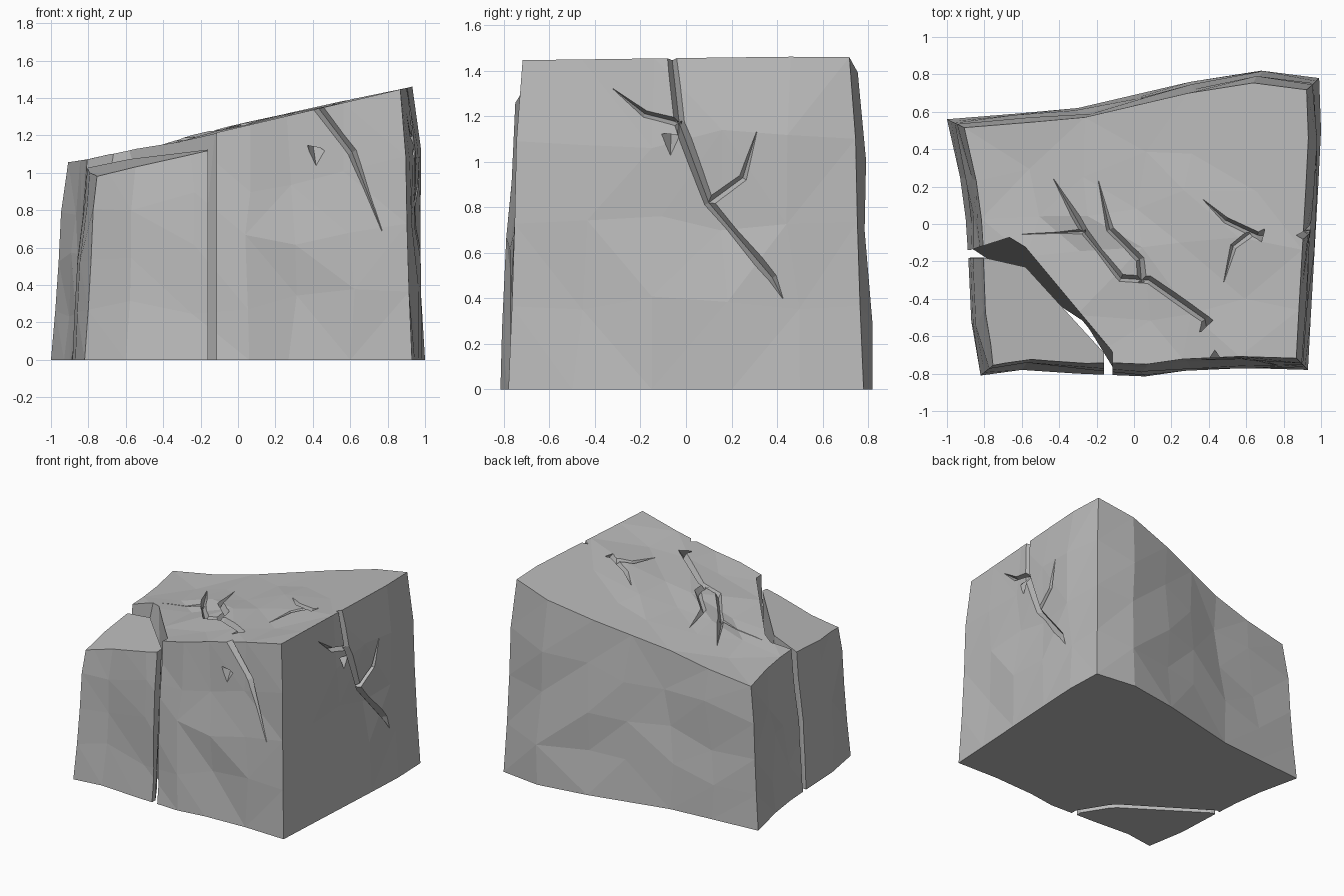
import bpy
import bmesh
import random
from mathutils import Vector
from mathutils.bvhtree import BVHTree

random.seed(4)
if "Cube" in bpy.data.objects:
    bpy.data.objects.remove(bpy.data.objects["Cube"])

stone = bpy.data.materials.new("stone grey")
stone.use_nodes = True
grey = (0.5, 0.5, 0.5, 1)
stone.diffuse_color = grey
stone.node_tree.nodes["Principled BSDF"].inputs["Base Color"].default_value = grey


def make_object(name, bm):
    bmesh.ops.recalc_face_normals(bm, faces=bm.faces)
    mesh = bpy.data.meshes.new(name)
    bm.to_mesh(mesh)
    bm.free()
    mesh.materials.append(stone)
    obj = bpy.data.objects.new(name, mesh)
    bpy.context.collection.objects.link(obj)
    return obj


def boolean(obj, cutter, operation):
    """Apply a boolean and discard its cutter."""
    cutter.hide_render = True
    mod = obj.modifiers.new("cut", "BOOLEAN")
    mod.object, mod.operation, mod.solver = cutter, operation, "EXACT"
    graph = bpy.context.evaluated_depsgraph_get()
    mesh = bpy.data.meshes.new_from_object(obj.evaluated_get(graph))
    obj.modifiers.clear()
    obj.data = mesh
    bpy.data.objects.remove(cutter)


# Footprint edges at ground level
FRONT = [(-.82, -.81), (-.6, -.78), (-.3, -.8), (.06, -.815), (.27, -.785), (.6, -.77), (.93, -.78)]
BACK = [(-1, .56), (-.63, .59), (-.3, .62), (0, .69), (.3, .76), (.68, .82), (.99, .78)]
LEFT = [(-.82, -.81), (-.87, -.52), (-.885, -.2), (-.9, .03), (-.93, .25), (-1, .56)]
RIGHT = [(.93, -.78), (.945, -.5), (.965, -.15), (.985, .2), (1, .5), (.99, .78)]
TAPER = [1, .98, .965, .955, .92]
NU, NV, NW = len(FRONT) - 1, len(LEFT) - 1, len(TAPER) - 1


def footprint(i, j):
    """Blend the four footprint edges into an inner point."""
    u, v = i / NU, j / NV
    f, b, l, r = (Vector(p) for p in (FRONT[i], BACK[i], LEFT[j], RIGHT[j]))
    c = [Vector(p) for p in (FRONT[0], FRONT[-1], BACK[0], BACK[-1])]
    corners = (c[0] * (1 - u) + c[1] * u) * (1 - v) + (c[2] * (1 - u) + c[3] * u) * v
    return f * (1 - v) + b * v + l * (1 - u) + r * u - corners


def slope(x):
    return max(1.245 + .235 * x, 1.19 + .145 * x)


def block_point(i, j, k):
    p = footprint(i, j) * TAPER[k]
    w = k / NW
    x, y, z = p.x + .012 * w, p.y, slope(p.x) * w
    # Rough the inner points of each side, leaving the corners clean
    inner = [0 < i < NU, 0 < j < NV, 0 < k < NW]
    if sum(inner) == 2:
        shift = [0 if n else random.uniform(-.018, .018) for n in inner]
        slide = [random.uniform(-.05, .05) if n else 0 for n in inner]
        x, y, z = (a + s + t for a, s, t in zip((x, y, z), shift, slide))
        if k == NW:
            z += .235 * slide[0]
        elif k == 0:
            z = 0
    return x, y, z


def make_block(name):
    bm = bmesh.new()
    grid = {}
    for i in range(NU + 1):
        for j in range(NV + 1):
            for k in range(NW + 1):
                if i in (0, NU) or j in (0, NV) or k in (0, NW):
                    grid[i, j, k] = bm.verts.new(block_point(i, j, k))
    sizes = (NU, NV, NW)
    for axis in range(3):
        a, b = [n for n in range(3) if n != axis]
        for end in (0, sizes[axis]):
            for s in range(sizes[a]):
                for t in range(sizes[b]):
                    quad = []
                    for ds, dt in ((0, 0), (1, 0), (1, 1), (0, 1)):
                        key = [end] * 3
                        key[a], key[b] = s + ds, t + dt
                        quad.append(grid[tuple(key)])
                    bm.faces.new(quad)
    bmesh.ops.triangulate(bm, faces=bm.faces, quad_method="SHORT_EDGE")
    return make_object(name, bm)


def make_loft(lower, upper, top):
    """Prism between two outlines; top gives the upper height."""
    bm = bmesh.new()
    low = [bm.verts.new((x, y, -.1)) for x, y in lower]
    high = [bm.verts.new((x, y, top(x, y))) for x, y in upper]
    bm.faces.new(low)
    bm.faces.new(high)
    for n in range(len(low)):
        m = (n + 1) % len(low)
        bm.faces.new((low[n], low[m], high[m], high[n]))
    bmesh.ops.triangulate(bm, faces=[f for f in bm.faces if len(f.verts) == 4])
    return make_object("cutter", bm)


# Main block and the split-off front corner
main = make_block("main_block")
chunk = bpy.data.objects.new("broken_corner", main.data.copy())
bpy.context.collection.objects.link(chunk)
surface_bm = bmesh.new()
surface_bm.from_mesh(main.data)
surface = BVHTree.FromBMesh(surface_bm)
surface_bm.free()

CORNER = (-1.3, -1)
boolean(main, make_loft(
    [CORNER, (-.115, -1), (-.115, -.77), (-.25, -.55), (-.88, -.14), (-1.3, -.12)],
    [CORNER, (-.115, -1), (-.115, -.68), (-.63, -.06), (-.88, -.14), (-1.3, -.22)],
    lambda x, y: 1.3), "DIFFERENCE")
boolean(chunk, make_loft(
    [CORNER, (-.16, -1), (-.16, -.77), (-.28, -.58), (-.88, -.18), (-1.3, -.16)],
    [CORNER, (-.16, -1), (-.16, -.69), (-.58, -.23), (-.8, -.18), (-1.3, -.24)],
    lambda x, y: 1.155 + .23 * x + .1 * (y + .75)), "INTERSECT")


def cut_crack(axis, sign, path, width=.024, depth=.045):
    """V-shaped groove along a path on one side, closing to a point."""
    normal = Vector((0, 0, 0))
    normal[axis] = sign
    points = []
    for a, b in path:
        p = [a, b]
        p.insert(axis, 3 * sign)
        p = Vector(p)
        hit = surface.ray_cast(p, -normal)[0] or surface.find_nearest(p - normal * 2)[0]
        p[axis] = hit[axis]
        points.append(p)
    bm = bmesh.new()
    rings = []
    last = len(points) - 1
    for n, p in enumerate(points):
        before = (p - points[max(n - 1, 0)]).normalized()
        after = (points[min(n + 1, last)] - p).normalized()
        side = normal.cross(before + after).normalized()
        size = .06 if n == last else 1 - .25 * n / last
        w, d = width * size, depth * size
        rings.append([bm.verts.new(q) for q in (
            p + normal * d + side * w * 2, p + normal * d - side * w * 2, p - normal * d)])
    for r, s in zip(rings, rings[1:]):
        for n in range(3):
            m = (n + 1) % 3
            bm.faces.new((r[n], r[m], s[m], s[n]))
    bm.faces.new(rings[0])
    bm.faces.new(rings[-1])
    bmesh.ops.triangulate(bm, faces=bm.faces)
    boolean(main, make_object("cutter", bm), "DIFFERENCE")


# Cracks across the top
cut_crack(2, 1, [(.43, -.8), (.38, -.51), (.08, -.3), (-.07, -.29), (-.27, -.04), (-.43, .24)])
cut_crack(2, 1, [(.04, -.31), (.03, -.19), (-.13, -.03), (-.19, .23)])
cut_crack(2, 1, [(-.26, -.04), (-.6, -.055)], .015)
cut_crack(2, 1, [(1, -.07), (.66, -.06), (.49, .02), (.37, .13)], .02)
cut_crack(2, 1, [(.62, -.05), (.53, -.12), (.48, -.31)], .02)
# Crack down the front
cut_crack(1, -1, [(.39, 1.4), (.61, 1.11), (.77, .69)], .028)
# Cracks down the tall side
cut_crack(0, 1, [(-.07, 1.53), (-.03, 1.17), (.1, .82), (.38, .49), (.425, .4)])
cut_crack(0, 1, [(-.02, 1.17), (-.18, 1.21), (-.32, 1.32)], .018)
cut_crack(0, 1, [(.1, .82), (.25, .93), (.31, 1.13)], .02)
